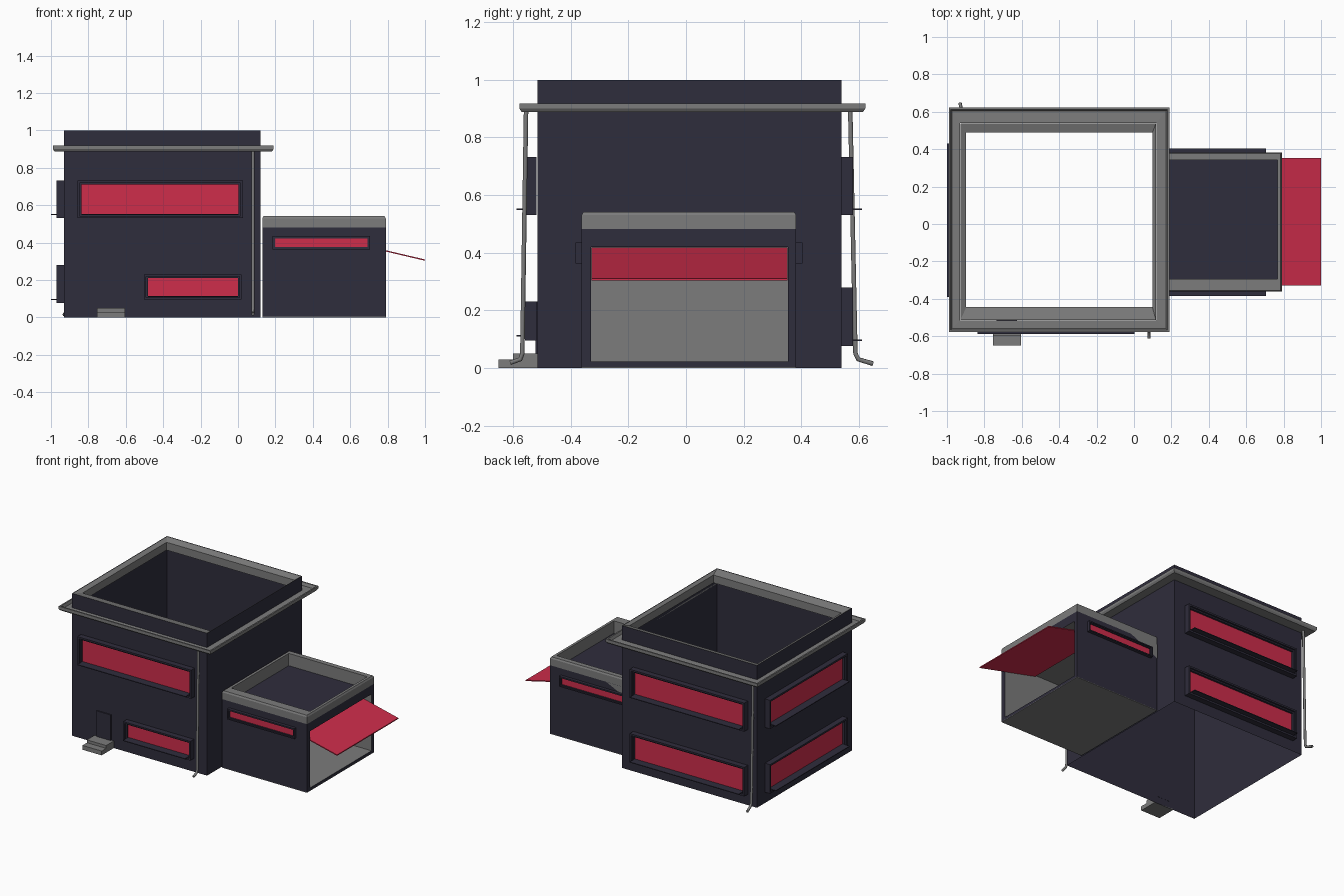
import bpy, bmesh, math
from mathutils import Vector

if "Cube" in bpy.data.objects:
    bpy.data.objects.remove(bpy.data.objects["Cube"])


def material(name, rgb):
    m = bpy.data.materials.new(name)
    m.diffuse_color = (*rgb, 1)
    m.use_nodes = True
    m.node_tree.nodes["Principled BSDF"].inputs["Base Color"].default_value = m.diffuse_color
    return m


NAVY = material("dark_navy", (0.028, 0.026, 0.045))
RED = material("crimson", (0.62, 0.026, 0.07))
GRAY = material("mid_gray", (0.2, 0.2, 0.2))

# Each mapping turns (u, v, depth) into world space
FLAT = lambda u, v, d: Vector((u, v, d))
ALONG_X = lambda u, v, d: Vector((d, u, v))


def finish(name, bm, mat):
    bmesh.ops.recalc_face_normals(bm, faces=bm.faces)
    me = bpy.data.meshes.new(name)
    bm.to_mesh(me)
    bm.free()
    me.materials.append(mat)
    ob = bpy.data.objects.new(name, me)
    bpy.context.collection.objects.link(ob)
    return ob


def loft(name, rings, mat, mapping=FLAT, start=False, end=False, closed=False):
    """Bridge a series of rectangles given as ((u0, u1, v0, v1), depth)."""
    bm = bmesh.new()
    loops = []
    for (u0, u1, v0, v1), d in rings:
        corners = ((u0, v0), (u1, v0), (u1, v1), (u0, v1))
        loops.append([bm.verts.new(mapping(u, v, d)) for u, v in corners])
    pairs = list(zip(loops, loops[1:]))
    if closed:
        pairs.append((loops[-1], loops[0]))
    for a, b in pairs:
        for i in range(4):
            j = (i + 1) % 4
            bm.faces.new((a[i], a[j], b[j], b[i]))
    if start:
        bm.faces.new(loops[0])
    if end:
        bm.faces.new(loops[-1])
    return finish(name, bm, mat)


def box(name, rect, d0, d1, mat, mapping=FLAT):
    return loft(name, [(rect, d0), (rect, d1)], mat, mapping, True, True)


def grow(r, s):
    return (r[0] - s, r[1] + s, r[2] - s, r[3] + s)


def window(name, pane, mapping, edge=0.022, out=0.04, sill=True):
    """Stepped frame, red pane and thin projecting sill."""
    mid = grow(pane, edge * 0.45)
    loft(name + "_frame", [(grow(pane, edge), 0), (grow(pane, edge), out),
                           (mid, out), (mid, out * 0.7),
                           (pane, out * 0.7), (pane, out * 0.25)], NAVY, mapping)
    box(name + "_pane", pane, out * 0.15, out * 0.35, RED, mapping)
    if sill:
        box(name + "_sill", (pane[0], pane[1], pane[2] - 0.005, pane[2]),
            0, out + 0.03, NAVY, mapping)


def pipe(name, points, radius):
    cu = bpy.data.curves.new(name, 'CURVE')
    cu.dimensions = '3D'
    cu.bevel_depth = radius
    cu.bevel_resolution = 1
    cu.use_fill_caps = True
    sp = cu.splines.new('POLY')
    sp.points.add(len(points) - 1)
    for p, co in zip(sp.points, points):
        p.co = (*co, 1)
    cu.materials.append(GRAY)
    ob = bpy.data.objects.new(name, cu)
    bpy.context.collection.objects.link(ob)


# Main building: open shell, gray parapet lining
wall = (-0.93, 0.12, -0.515, 0.54)
hole = (-0.897, 0.098, -0.445, 0.488)
lining = grow(wall, -0.003)
loft("main_walls", [(wall, 0), (wall, 1)], NAVY)
loft("main_parapet_lining", [(lining, 0.999), (hole, 0.985), (hole, 0.93),
                             (lining, 0.93)], GRAY, closed=True)

# Gutter channel around the main building
gut = (-0.99, 0.19, -0.578, 0.622)
loft("gutter", [(wall, 0.89), (grow(gut, -0.008), 0.888), (gut, 0.9),
                (gut, 0.918), (grow(gut, -0.01), 0.918),
                (grow(gut, -0.018), 0.898), (wall, 0.9)], GRAY, closed=True)

# Main windows
front = lambda u, v, d: Vector((u, -0.518 - d, v))
back = lambda u, v, d: Vector((u, 0.54 + d, v))
left = lambda u, v, d: Vector((-0.93 - d, u, v))
window("front_upper_window", (-0.837, 0.004, 0.553, 0.71), front)
window("front_lower_window", (-0.482, 0.0, 0.115, 0.21), front, edge=0.02)
for level, (z0, z1) in (("upper", (0.553, 0.71)), ("lower", (0.098, 0.258))):
    window("back_%s_window" % level, (-0.837, 0.01, z0, z1), back)
    window("left_%s_window" % level, (-0.39, 0.43, z0, z1), left)

# Front door and steps
box("front_door", (-0.735, -0.625, 0.05, 0.23), -0.004, 0.005, NAVY, front)
box("upper_step", (-0.755, -0.605, -0.6, -0.515), 0.03, 0.05, GRAY)
box("lower_step", (-0.755, -0.605, -0.65, -0.515), 0, 0.03, GRAY)

# Downspouts
pipe("front_downspout", [(0.08, -0.555, 0.892), (0.08, -0.568, 0.05),
                         (0.08, -0.575, 0.03), (0.08, -0.61, 0.018)], 0.009)
pipe("back_downspout", [(-0.92, 0.57, 0.892), (-0.92, 0.588, 0.05),
                        (-0.92, 0.598, 0.03), (-0.93, 0.648, 0.015)], 0.009)

# Garage body with door opening, gray interior and underside
body = (-0.362, 0.382, 0.004, 0.455)
opening = (-0.33, 0.354, 0.022, 0.42)
loft("garage_body", [(body, 0.13), (body, 0.79), (opening, 0.79)],
     NAVY, ALONG_X, start=True)
loft("garage_interior", [(opening, 0.79), (opening, 0.14)],
     GRAY, ALONG_X, end=True)
plan = (0.13, 0.79, -0.362, 0.382)
box("garage_base", plan, 0, 0.004, GRAY)

# Garage parapet
inner = (0.155, 0.766, -0.295, 0.342)
loft("garage_parapet_skirt", [(plan, 0.455), (plan, 0.482)], NAVY)
loft("garage_parapet_cap", [(plan, 0.482), (plan, 0.53), (grow(plan, -0.006), 0.541),
                            (inner, 0.541), (inner, 0.455)], GRAY)

# Gray wedge patch at the back of the garage beside the house
bm = bmesh.new()
bm.faces.new([bm.verts.new((x, 0.3845, z))
              for x, z in ((0.13, 0.482), (0.13, 0.38), (0.35, 0.482))])
finish("garage_back_flashing", bm, GRAY)

# Garage windows
for side, y, s in (("front", -0.362, -1), ("back", 0.382, 1)):
    window("garage_%s_window" % side, (0.198, 0.692, 0.377, 0.422),
           lambda u, v, d, y=y, s=s: Vector((u, y + s * d, v)),
           edge=0.014, out=0.022, sill=False)

# Tilted-up garage door
tilt = lambda u, v, d: Vector((u, v, 0.418 - (u - 0.54) * 0.235 + d))
box("garage_door", (0.54, 1.0, -0.328, 0.352), -0.007, 0, RED, tilt)
